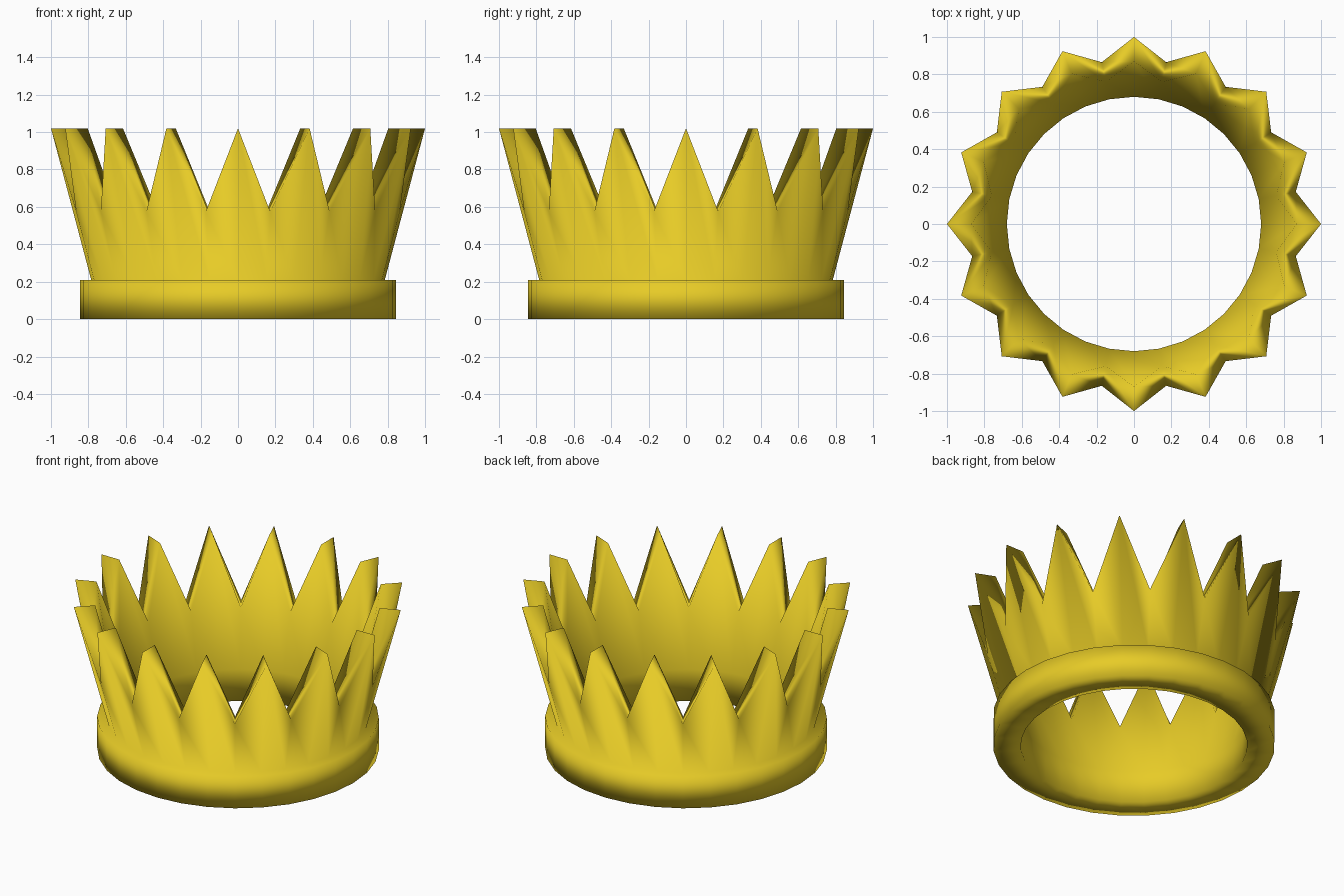
import bpy, bmesh, math

if "Cube" in bpy.data.objects:
    bpy.data.objects.remove(bpy.data.objects["Cube"])

SPIKES = 16
SEGS = SPIKES * 2

# cross-sections (radius, z), running from inner foot over the top edge to outer foot
TIP = [(0.68, 0), (0.68, 0.21), (0.87, 1.02), (1.0, 1.02), (0.785, 0.21), (0.845, 0.21), (0.845, 0)]
VALLEY = [(0.68, 0), (0.68, 0.21), (0.775, 0.575), (0.882, 0.575), (0.785, 0.21), (0.845, 0.21), (0.845, 0)]

gold = bpy.data.materials.new("gold")
gold.diffuse_color = (0.8, 0.6, 0.02, 1)
gold.use_nodes = True
gold.node_tree.nodes["Principled BSDF"].inputs["Base Color"].default_value = gold.diffuse_color

# crown: closed sweep alternating between spike-tip and valley sections
bm = bmesh.new()
rings = []
for i in range(SEGS):
    a = 2 * math.pi * i / SEGS
    section = VALLEY if i % 2 else TIP
    rings.append([bm.verts.new((r * math.cos(a), r * math.sin(a), z)) for r, z in section])

n = len(TIP)
for i in range(SEGS):
    a, b = rings[i], rings[(i + 1) % SEGS]
    for j in range(n):
        k = (j + 1) % n
        bm.faces.new((a[j], a[k], b[k], b[j]))
bmesh.ops.recalc_face_normals(bm, faces=bm.faces)
for f in bm.faces:
    f.smooth = True

mesh = bpy.data.meshes.new("crown")
bm.to_mesh(mesh)
bm.free()
mesh.materials.append(gold)
crown = bpy.data.objects.new("crown", mesh)
bpy.context.collection.objects.link(crown)
